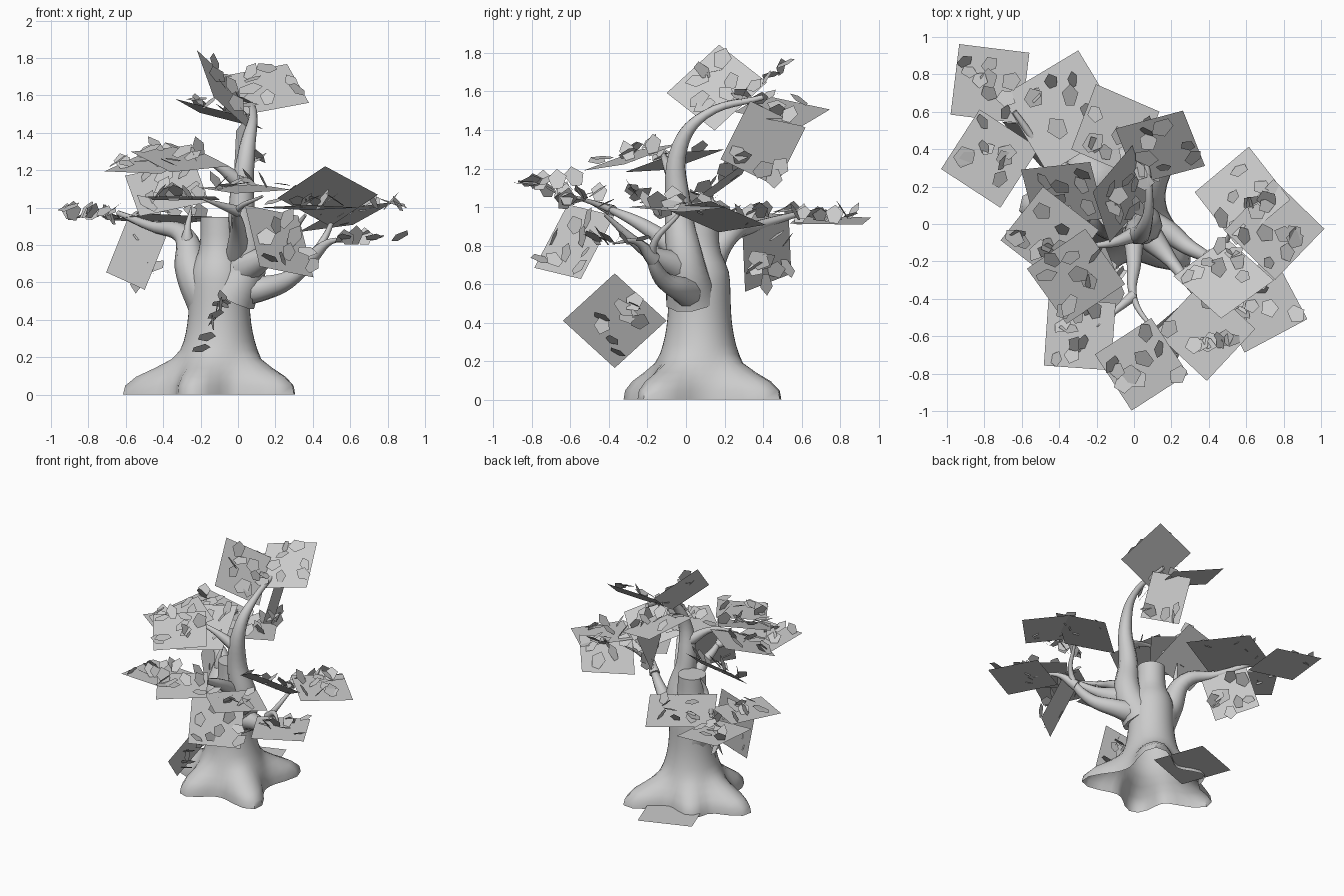
import bpy, bmesh, math, random
from mathutils import Vector, Quaternion, Euler

random.seed(4)
if "Cube" in bpy.data.objects:
    bpy.data.objects.remove(bpy.data.objects["Cube"])

colour = (.6, .6, .6, 1)
grey = bpy.data.materials.new("pale_grey")
grey.use_nodes = True
grey.diffuse_color = colour
grey.node_tree.nodes["Principled BSDF"].inputs["Base Color"].default_value = colour
UP = Vector((0, 0, 1))


def add_object(name, mesh, smooth=False):
    mesh.materials.clear()
    mesh.materials.append(grey)
    obj = bpy.data.objects.new(name, mesh)
    bpy.context.collection.objects.link(obj)
    if smooth:
        bpy.ops.object.select_all(action='DESELECT')
        obj.select_set(True)
        bpy.context.view_layer.objects.active = obj
        bpy.ops.object.shade_smooth_by_angle(angle=math.radians(50))
    return obj


def mesh_from(name, bm):
    mesh = bpy.data.meshes.new(name)
    bm.to_mesh(mesh)
    bm.free()
    return mesh


# Trunk: stacked rings that swell out along the roots and narrow to a cut stump
CENTRE = Vector((-.1, .07))
ROOTS = [Vector(tip) - CENTRE for tip in
         ((-.62, .1), (-.27, -.32), (.3, -.22), (.2, .49), (-.32, .4))]
BASE, SIDES, LAYERS, HEIGHT = .27, 40, 20, .95


def trunk_point(angle, z):
    shoulder = .06 / (1 + math.exp((z - .72) / .03))
    r = .1 + shoulder + .11 * math.exp(-(z / .25) ** 2)
    for root in ROOTS:
        gap = math.remainder(angle - math.atan2(root.y, root.x), math.tau)
        spread = math.exp(-(gap / .36) ** 2 - (z / .15) ** 3)
        r += spread * max(root.length - BASE, 0)
    return (CENTRE.x + r * math.cos(angle), CENTRE.y + r * math.sin(angle), z)


bm = bmesh.new()
loops = [[bm.verts.new(trunk_point(math.tau * i / SIDES, HEIGHT * k / LAYERS))
          for i in range(SIDES)] for k in range(LAYERS + 1)]
for low, high in zip(loops, loops[1:]):
    for i in range(SIDES):
        j = (i + 1) % SIDES
        bm.faces.new((low[i], low[j], high[j], high[i]))
bm.faces.new(loops[-1])
add_object("trunk", mesh_from("trunk", bm), True)


# Branches: curves that thin quickly at first, then slowly towards the tip
def branch(name, thickness, *path):
    data = bpy.data.curves.new(name, 'CURVE')
    data.dimensions = '3D'
    data.bevel_depth = thickness
    data.bevel_resolution = 3
    data.resolution_u = 6
    data.use_fill_caps = True
    spline = data.splines.new('BEZIER')
    spline.bezier_points.add(len(path) - 1)
    for i, (point, place) in enumerate(zip(spline.bezier_points, path)):
        point.co = place
        point.radius = .1 + .9 * (1 - i / (len(path) - 1)) ** 1.6
        point.handle_left_type = point.handle_right_type = 'AUTO'
    curve = bpy.data.objects.new(name, data)
    bpy.context.collection.objects.link(curve)
    graph = bpy.context.evaluated_depsgraph_get()
    mesh = bpy.data.meshes.new_from_object(curve.evaluated_get(graph))
    bpy.data.objects.remove(curve)
    add_object(name, mesh, True)


branch("tall_branch", .14, (-.04, .03, .52), (.05, 0, .7), (.02, -.04, 1),
       (.05, -.03, 1.32), (.08, .1, 1.48), (.06, .4, 1.57))
branch("left_branch", .14, (-.14, .08, .5), (-.24, .1, .65), (-.29, .22, .85),
       (-.46, .36, .9), (-.64, .6, .97))
branch("left_twig", .05, (-.27, .16, .78), (-.27, .14, .88), (-.25, .18, 1))
branch("right_branch", .1, (-.03, .03, .56), (.14, -.02, .57), (.32, -.14, .65),
       (.44, -.17, .8), (.52, -.04, .96))
branch("right_twig", .04, (.39, -.17, .73), (.5, -.26, .82), (.62, -.38, .81))
branch("shoulder_branch", .09, (.04, -.02, .68), (.2, -.2, .77), (.36, -.42, .96))
branch("front_branch", .07, (0, .02, .72), (0, -.2, .89), (0, -.4, .99), (.13, -.6, 1.06))
branch("front_twig", .03, (0, -.38, .98), (-.2, -.55, 1.05))
branch("middle_branch", .045, (.02, -.05, 1.13), (-.16, -.11, 1.25), (-.37, -.11, 1.28))


# Foliage: a flat square card with loose five-sided leaves standing on it
def foliage(name, centre, spin, normal=UP, size=.38, leaves=9):
    bm = bmesh.new()
    bmesh.ops.create_grid(bm, x_segments=1, y_segments=1, size=size / 2)
    reach = size * .42
    for _ in range(leaves):
        spot = Vector((random.uniform(-reach, reach), random.uniform(-reach, reach), 0))
        turn = Euler((random.uniform(.2, 1.1), 0, random.uniform(0, math.tau)))
        w, h = random.uniform(.035, .055), random.uniform(.09, .13)
        corners = []
        for x, y in ((-w / 2, 0), (w / 2, 0), (w, h * .6), (0, h), (-w, h * .6)):
            corner = Vector((x, y - h / 4, h / 4))
            corner.rotate(turn)
            corners.append(bm.verts.new(spot + corner))
        bm.faces.new(corners)
    obj = add_object(name, mesh_from(name, bm))
    obj.rotation_mode = 'QUATERNION'
    tilt = UP.rotation_difference(Vector(normal).normalized())
    obj.rotation_quaternion = tilt @ Quaternion(UP, math.radians(spin))
    obj.location = centre


foliage("crown_foliage_back", (-.1, .5, 1.5), -22, (.3, .1, 1))
foliage("crown_foliage_right", (.14, .41, 1.63), 18, (0, -.7, 1))
foliage("crown_foliage_top", (-.07, .16, 1.62), 35, (1.3, -.4, .9))
foliage("crown_foliage_hanging", (.04, .4, 1.33), -8, (1, .3, -.2), .34, 5)

foliage("left_foliage_back", (-.77, .75, .93), -7, (.1, 0, 1))
foliage("left_foliage_large", (-.38, .6, .94), 31, (0, .08, 1), .48)
foliage("left_foliage_outer", (-.77, .35, .95), -33, (.1, 0, 1))
foliage("left_foliage_inner", (-.38, .16, 1.1), 10, (-.1, -.6, .8))
foliage("left_foliage_hanging", (-.54, .42, .76), 62, (.7, .7, -.25), .33)

foliage("middle_foliage_outer", (-.45, -.06, 1.24), 52, (-.15, -.25, 1))
foliage("middle_foliage_inner", (-.31, -.28, 1.26), 35, (.1, -.3, 1))

foliage("front_foliage_left", (-.29, -.59, 1.05), -4, (0, .05, 1), .36)
foliage("front_foliage_middle", (.04, -.75, 1.1), 33, (0, -.1, 1), .36)
foliage("front_foliage_right", (.38, -.57, 1), 47, (0, .05, 1))
foliage("front_foliage_hanging", (.22, -.58, .82), 35, (1.3, -1.3, 1))

foliage("right_foliage_inner", (.48, -.29, 1.06), 42, (0, .6, .8))
foliage("right_foliage_outer", (.75, -.03, 1), 46, (.1, 0, 1))
foliage("right_foliage_back", (.58, .15, .95), 39, (-.3, .2, 1))
foliage("right_foliage_low", (.67, -.43, .81), 28)

foliage("low_foliage", (-.16, -.37, .41), 45, (.9, 0, -.4))
foliage("ground_foliage", (-.18, .43, .025), 20, UP, .4, 0)
